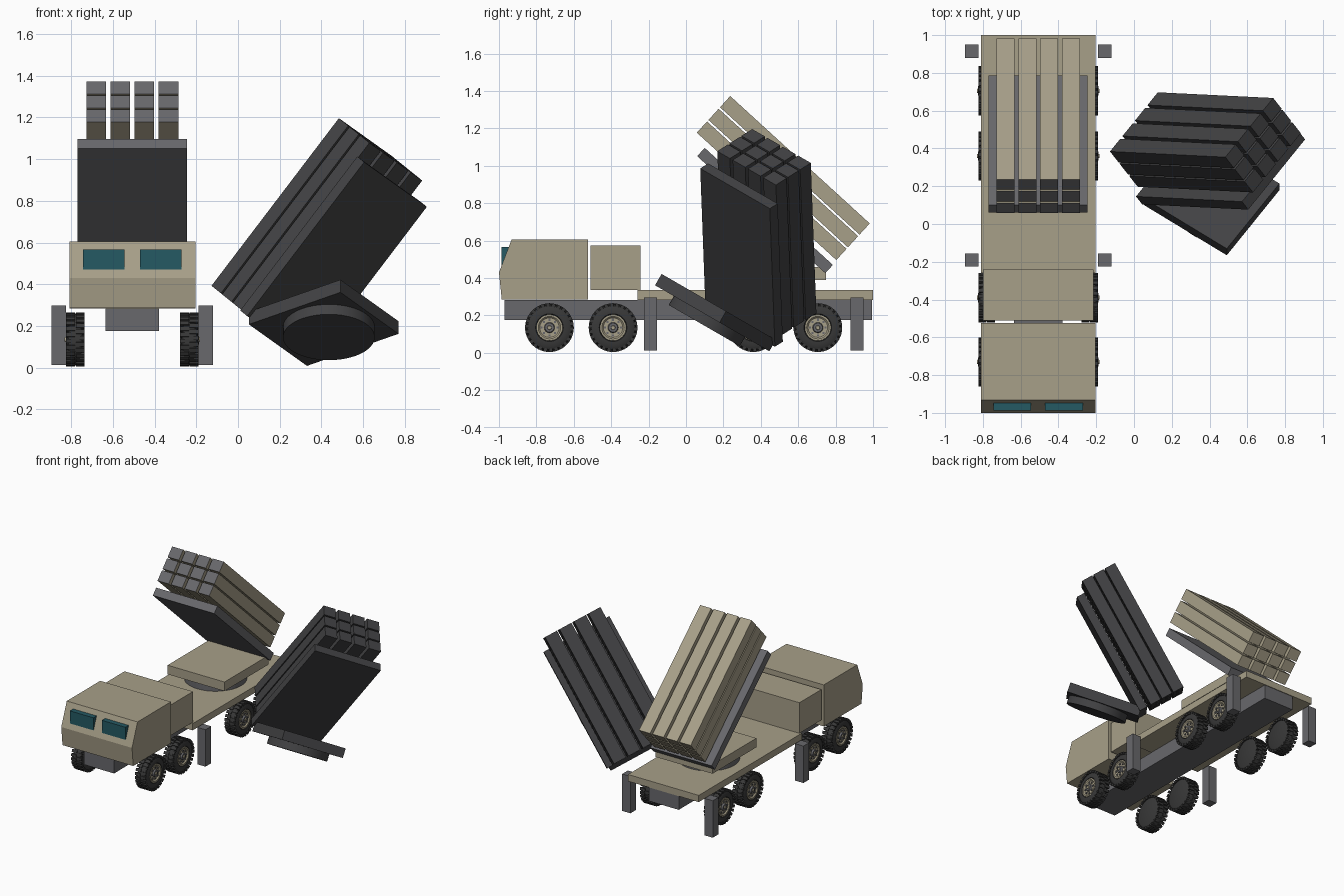
import bpy, bmesh
from math import radians, cos, sin, pi
from mathutils import Matrix, Vector

cube = bpy.data.objects.get("Cube")
if cube:
    bpy.data.objects.remove(cube)


def material(name, r, g, b):
    m = bpy.data.materials.new(name)
    m.use_nodes = True
    m.diffuse_color = (r, g, b, 1)
    bsdf = next(n for n in m.node_tree.nodes if n.type == 'BSDF_PRINCIPLED')
    bsdf.inputs["Base Color"].default_value = (r, g, b, 1)
    bsdf.inputs["Roughness"].default_value = 0.8
    return m


SAND = material("sand", 0.39, 0.35, 0.25)
GREY = material("chassis grey", 0.14, 0.14, 0.15)
DARK = material("dark grey", 0.055, 0.055, 0.058)
RUBBER = material("rubber", 0.04, 0.04, 0.04)
GLASS = material("window teal", 0.018, 0.10, 0.125)


def finish(bm, name, mats, matrix=Matrix(), smooth=False):
    bmesh.ops.recalc_face_normals(bm, faces=bm.faces)
    me = bpy.data.meshes.new(name)
    bm.to_mesh(me)
    bm.free()
    for m in mats:
        me.materials.append(m)
    ob = bpy.data.objects.new(name, me)
    bpy.context.collection.objects.link(ob)
    ob.matrix_world = matrix
    if smooth:
        bpy.ops.object.select_all(action='DESELECT')
        ob.select_set(True)
        bpy.context.view_layer.objects.active = ob
        bpy.ops.object.shade_smooth_by_angle(angle=radians(35))
    return ob


def add_box(bm, center, size, frame=Matrix()):
    m = frame @ Matrix.Translation(center) @ Matrix.Diagonal((*size, 1))
    return bmesh.ops.create_cube(bm, size=1, matrix=m)["verts"]


def box(name, mat, x, y, z, matrix=Matrix()):
    """Box from (min, max) ranges."""
    bm = bmesh.new()
    add_box(bm, [(a + b) / 2 for a, b in (x, y, z)], [b - a for a, b in (x, y, z)])
    return finish(bm, name, [mat], matrix)


def add_lathe(bm, profile, steps=40):
    """Spin (x, radius) points around the x axis."""
    verts = [bm.verts.new((x, r, 0)) for x, r in profile]
    edges = [bm.edges.new(p) for p in zip(verts, verts[1:])]
    bmesh.ops.spin(bm, geom=verts + edges, cent=(0, 0, 0), axis=(1, 0, 0),
                   angle=2 * pi, steps=steps, use_merge=True)
    bmesh.ops.remove_doubles(bm, verts=bm.verts, dist=0.0002)


CX = -0.507   # truck centre line

# Chassis beam, deck and rear cabin box
box("chassis_beam", GREY, (CX - 0.128, CX + 0.128), (-0.97, 0.995), (0.175, 0.283))
box("deck", SAND, (CX - 0.302, CX + 0.302), (-0.26, 1.0), (0.283, 0.335))
box("equipment_box", SAND, (CX - 0.292, CX + 0.292), (-0.51, -0.242), (0.337, 0.573))

# Cab from a side profile
bm = bmesh.new()
side = [(-0.985, 0.285), (-1.0, 0.43), (-0.933, 0.605), (-0.525, 0.605), (-0.525, 0.285)]
face = bm.faces.new([bm.verts.new((CX - 0.302, y, z)) for y, z in side])
new = bmesh.ops.extrude_face_region(bm, geom=[face])["geom"]
bmesh.ops.translate(bm, vec=(0.604, 0, 0),
                    verts=[v for v in new if isinstance(v, bmesh.types.BMVert)])
finish(bm, "cab", [SAND])

for s, label in ((-1, "right"), (1, "left")):
    # Windscreen panes
    cx = CX + s * 0.137
    box(f"windscreen_{label}", GLASS, (cx - 0.1, cx + 0.1), (-0.987, -0.94), (0.47, 0.567))
    # Stabiliser legs
    for y, end in ((-0.19, "front"), (0.915, "rear")):
        cx = CX + s * 0.352
        box(f"stabiliser_{end}_{label}", GREY, (cx - 0.035, cx + 0.035),
            (y - 0.035, y + 0.035), (0.012, 0.297))

# Tyre with tread blocks, axle along x, outer side at +x
bm = bmesh.new()
add_lathe(bm, [(-0.04, 0), (-0.04, 0.1), (-0.032, 0.117), (-0.02, 0.124), (0.02, 0.124),
               (0.034, 0.117), (0.043, 0.1), (0.043, 0.074), (0.028, 0.068), (0.028, 0)])
BLOCKS = 26
for i in range(BLOCKS):
    for s in (-1, 1):
        turn = Matrix.Rotation(2 * pi * (i + s * 0.25) / BLOCKS, 4, 'X')
        add_box(bm, (s * 0.023, 0, 0.121), (0.042, 0.02, 0.018), turn)
tyre = finish(bm, "tyre", [RUBBER], smooth=True)

# Rim with raised hub and bolts
bm = bmesh.new()
add_lathe(bm, [(0.025, 0.07), (0.042, 0.07), (0.042, 0.06), (0.034, 0.052),
               (0.034, 0.028), (0.046, 0.024), (0.046, 0.012), (0.052, 0.01), (0.052, 0)], 32)
for f in bm.faces:
    c = f.calc_center_median()
    f.material_index = 1 if 0.012 < Vector((c.y, c.z)).length < 0.026 else 0
for i in range(8):
    a = 2 * pi * i / 8
    for v in add_box(bm, (0.036, 0.042 * cos(a), 0.042 * sin(a)), (0.008, 0.011, 0.011)):
        for f in v.link_faces:
            f.material_index = 1
rim = finish(bm, "rim", [SAND, GREY], smooth=True)

# Four axles, both sides, sharing the wheel meshes
for part in (tyre, rim):
    for i, y in enumerate((-0.73, -0.39, 0.36, 0.705)):
        for s, label in ((-1, "right"), (1, "left")):
            ob = part.copy()
            ob.name = f"{part.name}_{i + 1}_{label}"
            bpy.context.collection.objects.link(ob)
            ob.matrix_world = (Matrix.Translation((CX + s * 0.273, y, 0.135))
                               @ Matrix.Rotation(0 if s > 0 else pi, 4, 'Z'))
    bpy.data.objects.remove(part)


def launcher(prefix, frame, body, fittings):
    """Turntable, base plate, tilted backing panel and 4 x 3 tubes."""
    bm = bmesh.new()
    add_lathe(bm, [(-0.055, 0), (-0.055, 0.22), (0, 0.22), (0, 0)], 48)
    axis = Matrix.Translation((0, -0.03, 0)) @ Matrix.Rotation(-pi / 2, 4, 'Y')
    finish(bm, prefix + "_turntable", [fittings], frame @ axis, smooth=True)
    box(prefix + "_base_plate", body, (-0.243, 0.243), (-0.268, 0.268), (0, 0.07), frame)

    # Local -y runs along the tubes towards their muzzles
    tilt = (frame @ Matrix.Translation((0, -0.0575, 0.371))
            @ Matrix.Rotation(radians(-42.4), 4, 'X'))
    box(prefix + "_backing_panel", fittings, (-0.262, 0.262), (-0.464, 0.464),
        (-0.03, 0.03), tilt)
    bm = bmesh.new()
    for col in range(4):
        for row in range(3):
            add_box(bm, ((col - 1.5) * 0.1155, -0.045, 0.102 + row * 0.092),
                    (0.095, 1.01, 0.081))
    bm.normal_update()
    for f in bm.faces:
        f.material_index = 1 if f.normal.y < -0.9 else 0
    finish(bm, prefix + "_tubes", [body, fittings], tilt)


# One launcher on the truck, one dark launcher lying tilted beside it
launcher("mounted", Matrix.Translation((CX, 0.48, 0.39)), SAND, GREY)
launcher("spare", Matrix.Translation((0.411, 0.14, 0.185)) @ Matrix.Rotation(radians(-30), 4, 'X')
         @ Matrix.Rotation(radians(55), 4, 'Z'), DARK, DARK)
